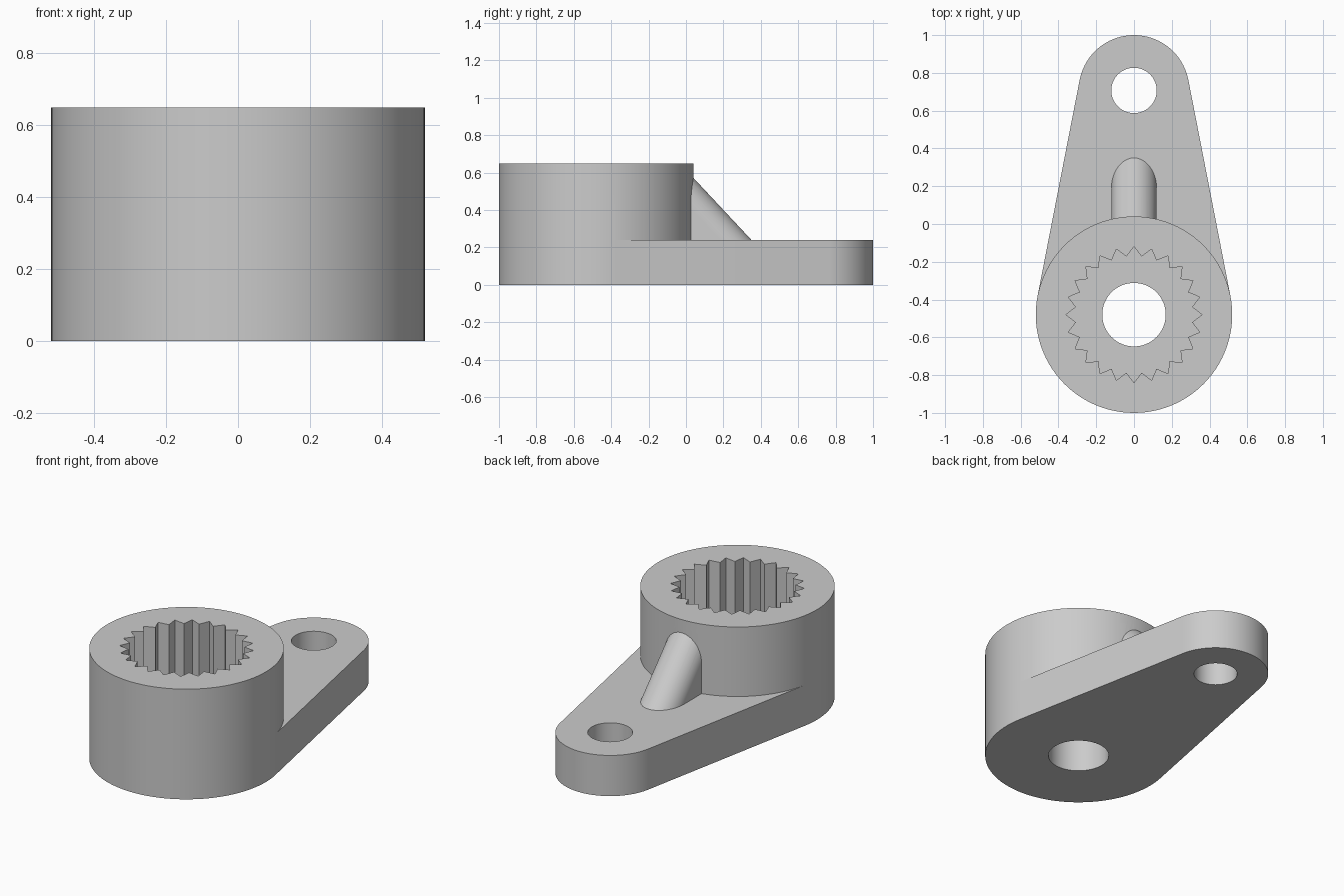
import bpy
import bmesh
from math import sin, cos, pi, asin, radians, hypot

if "Cube" in bpy.data.objects:
    bpy.data.objects.remove(bpy.data.objects["Cube"])

grey = bpy.data.materials.new("plain grey")
grey.use_nodes = True
colour = (0.6, 0.6, 0.6, 1)
grey.diffuse_color = colour
grey.node_tree.nodes["Principled BSDF"].inputs["Base Color"].default_value = colour

HUB_Y, HUB_R, HUB_H = -0.48, 0.52, 0.65
TIP_Y, TIP_R, ARM_H = 0.707, 0.293, 0.24
FLOOR_Z = 0.24
TEETH = 24


def arc(cy, r, start=0, end=2 * pi, n=96, ry=None):
    """Points on an arc centred on x = 0, end point included."""
    ry = ry or r
    return [(r * cos(start + (end - start) * i / n),
             cy + ry * sin(start + (end - start) * i / n)) for i in range(n + 1)]


def loft(name, bottom, top, z0, z1):
    """Closed solid between two outlines with the same point count."""
    bm = bmesh.new()
    low = [bm.verts.new((x, y, z0)) for x, y in bottom]
    high = [bm.verts.new((x, y, z1)) for x, y in top]
    bm.faces.new(low[::-1])
    bm.faces.new(high)
    n = len(low)
    for i in range(n):
        j = (i + 1) % n
        bm.faces.new((low[i], low[j], high[j], high[i]))
    bmesh.ops.recalc_face_normals(bm, faces=bm.faces)
    mesh = bpy.data.meshes.new(name)
    bm.to_mesh(mesh)
    bm.free()
    mesh.materials.append(grey)
    obj = bpy.data.objects.new(name, mesh)
    bpy.context.scene.collection.objects.link(obj)
    return obj


def prism(name, outline, z0, z1):
    return loft(name, outline, outline, z0, z1)


def combine(target, other, operation):
    """Boolean the other solid into the target, then drop it."""
    mod = target.modifiers.new("join", "BOOLEAN")
    mod.object, mod.operation, mod.solver = other, operation, "EXACT"
    bpy.ops.object.select_all(action="DESELECT")
    bpy.context.view_layer.objects.active = target
    target.select_set(True)
    bpy.ops.object.modifier_apply(modifier=mod.name)
    bpy.data.objects.remove(other)


# Hub
lever = prism("splined_lever_arm", arc(HUB_Y, HUB_R)[:-1], 0, HUB_H)

# Tapered arm, tangent to the hub and to its own rounded tip
a = asin((HUB_R - TIP_R) / (TIP_Y - HUB_Y))
hub_x, hub_y = HUB_R * cos(a), HUB_Y + HUB_R * sin(a)
outline = arc(TIP_Y, TIP_R, a, pi - a, 48)
outline += [(-hub_x, hub_y), (0, HUB_Y), (hub_x, hub_y)]
combine(lever, prism("arm", outline, 0, ARM_H), "UNION")

# Sloping round-topped rib: half ellipse sheared back into the hub
RIB_R, RIB_TIP, SLOPE = 0.12, 0.35, 1.07
long_r = RIB_R * hypot(1, SLOPE) / SLOPE


def rib_section(z):
    centre = RIB_TIP - (z - ARM_H) / SLOPE - long_r
    return arc(centre, RIB_R, 0, pi, 32, long_r) + [(-RIB_R, -0.25), (RIB_R, -0.25)]


combine(lever, loft("rib", rib_section(0.15), rib_section(0.63), 0.15, 0.63), "UNION")

# Toothed socket, screw hole and tip hole
socket = []
for i in range(TEETH * 2):
    r = 0.31 if i % 2 else 0.36
    t = pi * i / TEETH
    socket.append((r * cos(t), HUB_Y + r * sin(t)))
combine(lever, prism("socket", socket, FLOOR_Z, 1), "DIFFERENCE")
combine(lever, prism("screw_hole", arc(HUB_Y, 0.168, n=64)[:-1], -0.5, 1), "DIFFERENCE")
combine(lever, prism("tip_hole", arc(TIP_Y, 0.12, n=64)[:-1], -0.5, 1), "DIFFERENCE")

bpy.ops.object.shade_smooth_by_angle(angle=radians(25))
